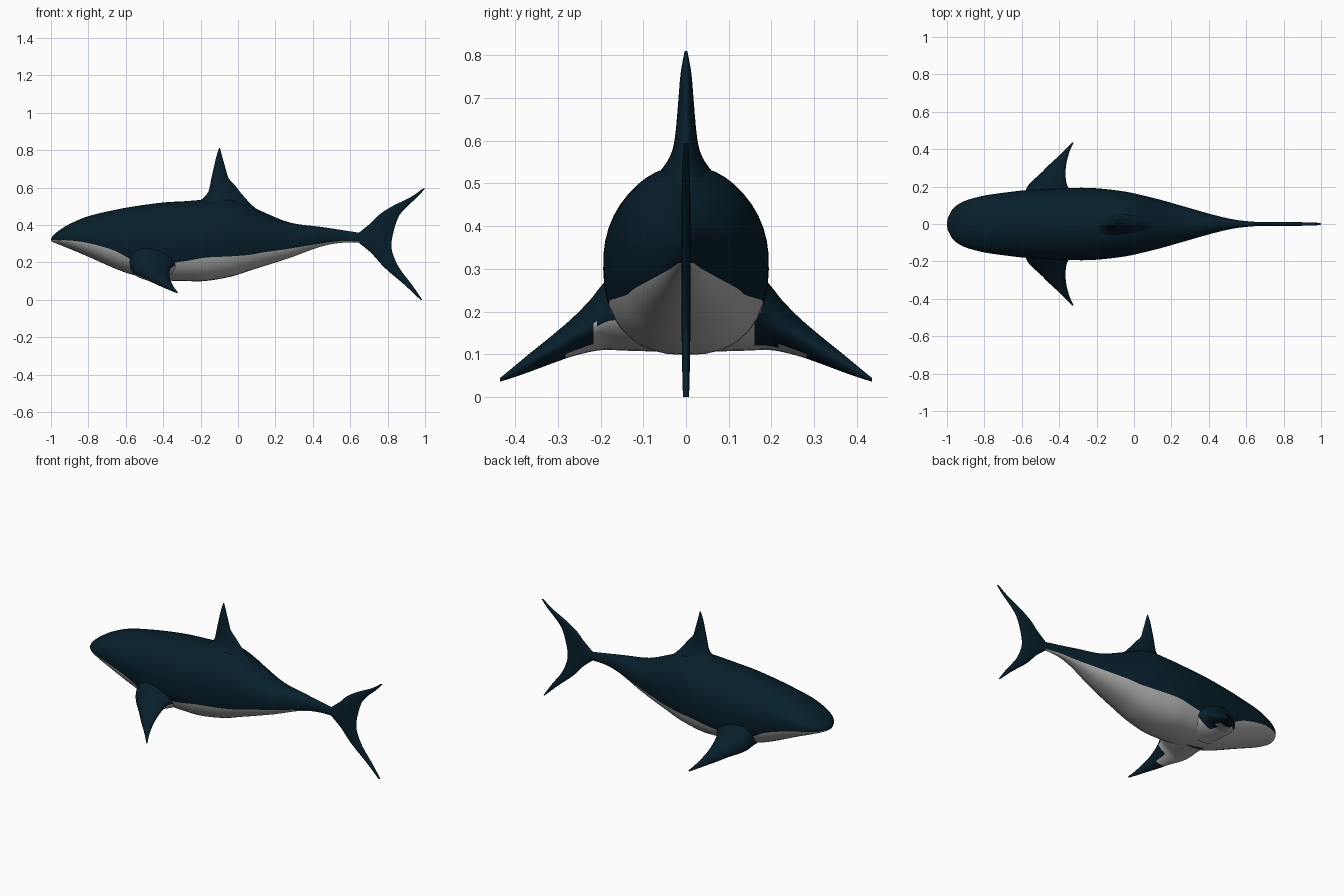
import bpy, bmesh, math

if "Cube" in bpy.data.objects:
    bpy.data.objects.remove(bpy.data.objects["Cube"])


def material(name, rgb):
    m = bpy.data.materials.new(name)
    m.diffuse_color = (*rgb, 1)
    m.use_nodes = True
    m.node_tree.nodes["Principled BSDF"].inputs["Base Color"].default_value = m.diffuse_color
    return m


DARK = material("dark blue skin", (0.002, 0.0135, 0.0235))
PALE = material("pale belly", (0.45, 0.45, 0.445))


def smooth_stations(st, n=4):
    """Catmull-Rom interpolation through rows of numbers."""
    out = []
    for i in range(len(st) - 1):
        a, b, c, d = st[max(i - 1, 0)], st[i], st[i + 1], st[min(i + 2, len(st) - 1)]
        for k in range(n):
            t = k / n
            out.append([0.5 * (2 * q + (r - p) * t + (2 * p - 5 * q + 4 * r - s) * t * t
                               + (3 * q - p - 3 * r + s) * t ** 3)
                        for p, q, r, s in zip(a, b, c, d)])
    return out + [list(st[-1])]


def loft(name, rings, is_pale):
    """Skin closed rings; is_pale(face, segment index) picks the colour."""
    bm = bmesh.new()
    rows = [[bm.verts.new(p) for p in r] for r in rings]
    n = len(rows[0])
    seg = {}
    for a, b in zip(rows, rows[1:]):
        for j in range(n):
            k = (j + 1) % n
            seg[bm.faces.new((a[j], a[k], b[k], b[j]))] = j
    bm.faces.new(rows[0][::-1])
    bm.faces.new(rows[-1])
    bmesh.ops.recalc_face_normals(bm, faces=bm.faces)
    bm.normal_update()
    for f in bm.faces:
        f.material_index = int(is_pale(f, seg.get(f, 0)))
    me = bpy.data.meshes.new(name)
    bm.to_mesh(me)
    bm.free()
    me.materials.append(DARK)
    me.materials.append(PALE)
    ob = bpy.data.objects.new(name, me)
    bpy.context.collection.objects.link(ob)
    bpy.ops.object.select_all(action='DESELECT')
    ob.select_set(True)
    bpy.context.view_layer.objects.active = ob
    bpy.ops.object.shade_smooth_by_angle(angle=math.radians(50))
    return ob


def foil(lead, trail, n=24):
    """Fin section: (x, thickness factor), rounder at the leading edge."""
    for i in range(n):
        t = 2 * math.pi * i / n
        yield ((lead + trail) / 2 - math.cos(t) * (trail - lead) / 2,
               math.sin(t) * (1 + 0.25 * math.cos(t)))


# Body: x, top z, bottom z, half width, colour line z
BODY = [(-1, .325, .315, .01, .319), (-.99, .342, .308, .045, .319),
        (-.96, .368, .296, .09, .318), (-.9, .405, .272, .125, .317),
        (-.8, .447, .23, .152, .303), (-.66, .48, .168, .172, .263),
        (-.55, .5, .13, .183, .208), (-.4, .52, .105, .191, .195),
        (-.28, .527, .1, .194, .207), (-.176, .535, .1, .189, .225),
        (-.04, .54, .123, .172, .232), (.06, .505, .155, .15, .24),
        (.14, .467, .18, .13, .254), (.28, .412, .225, .09, .274),
        (.44, .39, .283, .045, .3), (.56, .372, .305, .02, .314),
        (.7, .35, .305, .008, .307)]
UP, LOW, P = 30, 14, 0.82


def body_ring(x, top, bot, w, line):
    mid = (top + bot) / 2
    s = min(max((mid - line) / (mid - bot), 0.02), 0.98)
    a0 = math.asin(s ** (1 / P))
    angles = [-a0 + (math.pi + 2 * a0) * i / UP for i in range(UP)]
    angles += [math.pi + a0 + (math.pi - 2 * a0) * i / LOW for i in range(LOW)]
    ring = []
    for a in angles:
        c, q = math.cos(a), math.sin(a)
        e = P if q < 0 else 0.95
        ring.append((x, w * math.copysign(abs(c) ** e, c),
                     mid + (top - mid) * math.copysign(abs(q) ** e, q)))
    return ring


loft("body", [body_ring(*s) for s in smooth_stations(BODY)],
     lambda f, j: j >= UP)


# Upright fins: z, leading x, trailing x, half thickness
def upright_fin(name, stations):
    rings = [[(x, h * t, z) for x, t in foil(a, b)]
             for z, a, b, h in smooth_stations(stations)]
    loft(name, rings, lambda f, j: False)


upright_fin("dorsal_fin", [
    (.46, -.29, .13, .12), (.51, -.23, .07, .075), (.545, -.185, .038, .047),
    (.575, -.16, .012, .032), (.61, -.15, -.015, .025), (.65, -.142, -.05, .021),
    (.7, -.131, -.066, .017), (.76, -.117, -.083, .012), (.81, -.102, -.096, .003)])

upright_fin("tail_fin", [
    (0, .975, .985, .007), (.08, .89, .93, .009), (.17, .785, .862, .01),
    (.245, .717, .828, .01), (.29, .665, .82, .01), (.33, .62, .824, .011),
    (.365, .655, .832, .01), (.41, .71, .845, .01), (.455, .755, .865, .01),
    (.5, .825, .905, .009), (.55, .925, .96, .008), (.595, .99, 1.0, .005)])

# Side fins: y, leading x, trailing x, top z, bottom z
SIDE = [(.04, -.57, -.27, .26, .108), (.12, -.575, -.3, .28, .11),
        (.17, -.58, -.335, .28, .112), (.195, -.572, -.352, .262, .112),
        (.225, -.55, -.362, .225, .107), (.27, -.5, -.366, .18, .095),
        (.32, -.45, -.362, .138, .077), (.37, -.395, -.35, .098, .058),
        (.41, -.355, -.335, .065, .044), (.435, -.331, -.322, .045, .036)]


def side_pale(f, j):
    """Pale underside near the root; the two rear faces differ in reach."""
    n, y = f.normal, f.calc_center_median().y
    reach = 0.28
    if n.x > 0.35:
        reach = 0.22 if y < 0 else 0.16
    return abs(y) < reach and n.z < (-0.6 if n.x < -0.2 else -0.25)


for side, label in ((1, "back_side_fin"), (-1, "front_side_fin")):
    loft(label,
         [[(x, side * y, (zt + zb) / 2 + t * (zt - zb) / 2) for x, t in foil(a, b)]
          for y, a, b, zt, zb in smooth_stations(SIDE)], side_pale)
